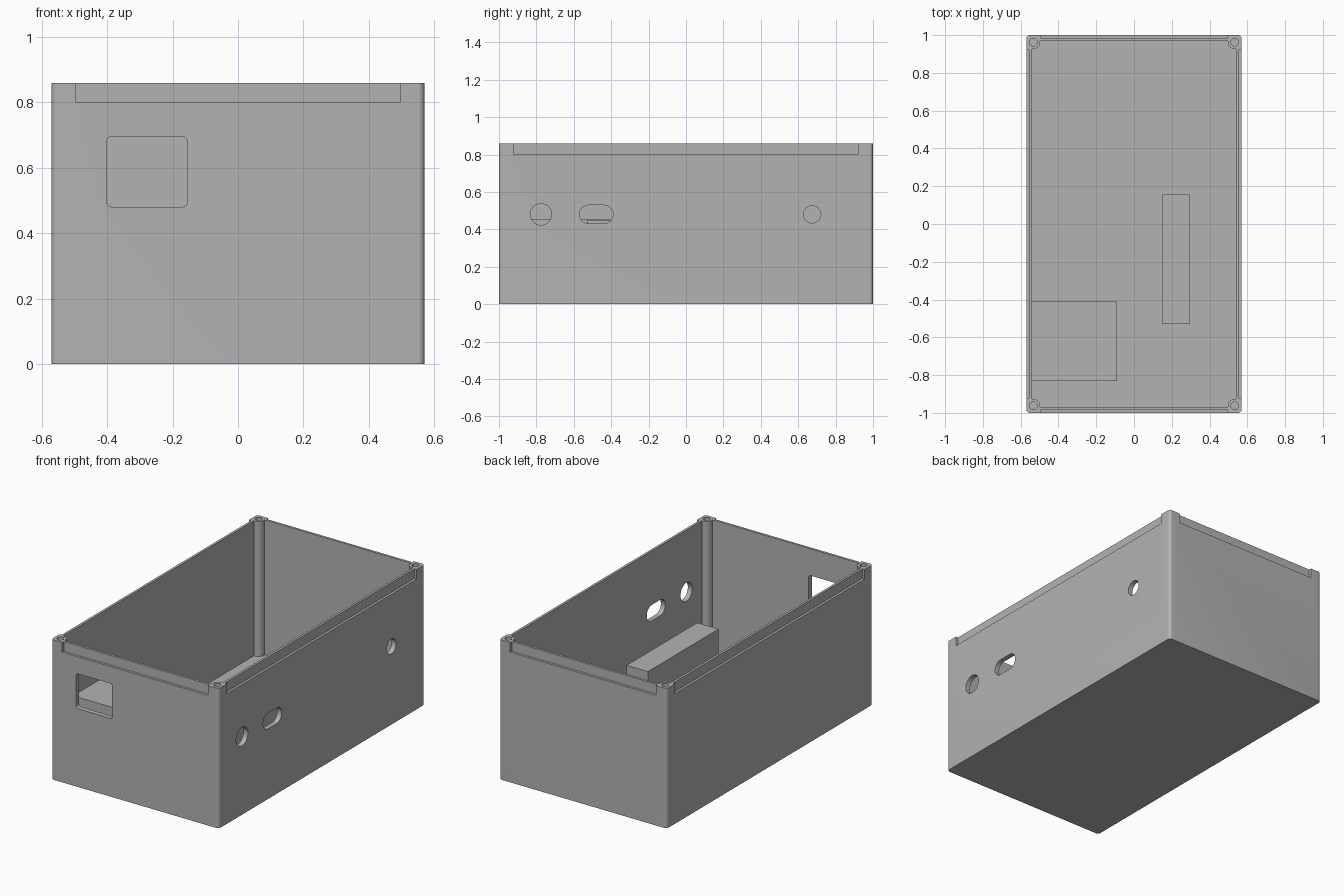
import bpy
import bmesh
from math import sin, cos, pi
from mathutils import Vector

cube = bpy.data.objects.get("Cube")
if cube:
    bpy.data.objects.remove(cube, do_unlink=True)

grey = bpy.data.materials.new("matte grey")
grey.use_nodes = True
colour = (0.45, 0.45, 0.45, 1)
grey.diffuse_color = colour
grey.node_tree.nodes["Principled BSDF"].inputs["Base Color"].default_value = colour

W, D, H = 0.57, 1.0, 0.86      # half width, half depth, height
WALL, FLOOR = 0.03, 0.03


def rounded(cx, cy, hx, hy, r, steps=8):
    """Outline of a rounded rectangle; circles and slots are special cases."""
    pts = []
    for q, (sx, sy) in enumerate([(1, 1), (-1, 1), (-1, -1), (1, -1)]):
        for i in range(steps + 1):
            a = (q + i / steps) * pi / 2
            pts.append((cx + sx * (hx - r) + r * cos(a),
                        cy + sy * (hy - r) + r * sin(a)))
    return pts


def prism(name, outline, axis, lo, hi):
    """Extrude an outline along an axis from lo to hi."""
    place = {"x": lambda u, v, t: (t, u, v),
             "y": lambda u, v, t: (u, t, v),
             "z": lambda u, v, t: (u, v, t)}[axis]
    bm = bmesh.new()
    face = bm.faces.new([bm.verts.new(place(u, v, lo)) for u, v in outline])
    ext = bmesh.ops.extrude_face_region(bm, geom=[face])
    moved = [g for g in ext["geom"] if isinstance(g, bmesh.types.BMVert)]
    bmesh.ops.translate(bm, verts=moved, vec=Vector(place(0, 0, hi - lo)))
    bmesh.ops.remove_doubles(bm, verts=bm.verts, dist=1e-5)
    bmesh.ops.recalc_face_normals(bm, faces=bm.faces)
    mesh = bpy.data.meshes.new(name)
    bm.to_mesh(mesh)
    bm.free()
    mesh.materials.append(grey)
    ob = bpy.data.objects.new(name, mesh)
    bpy.context.collection.objects.link(ob)
    return ob


def rect(x0, x1, y0, y1):
    return [(x0, y0), (x1, y0), (x1, y1), (x0, y1)]


def circle(x, y, r):
    return rounded(x, y, r, r, r)


def combine(target, tool, operation):
    mod = target.modifiers.new(tool.name, "BOOLEAN")
    mod.operation, mod.solver, mod.object = operation, "EXACT", tool
    bpy.context.view_layer.objects.active = target
    bpy.ops.object.modifier_apply(modifier=mod.name)
    bpy.data.objects.remove(tool, do_unlink=True)


# Open case with rounded vertical corners
case = prism("case", rounded(0, 0, W, D, 0.02), "z", 0, H)
combine(case, prism("cavity", rect(WALL - W, W - WALL, WALL - D, D - WALL),
                    "z", FLOOR, H + 0.1), "DIFFERENCE")

# Corner screw posts with blind holes
corners = [(sx * 0.533, sy * 0.962) for sx in (-1, 1) for sy in (-1, 1)]
for x, y in corners:
    combine(case, prism("post", circle(x, y, 0.036), "z", FLOOR / 2, H), "UNION")
for x, y in corners:
    combine(case, prism("screw_hole", circle(x, y, 0.02), "z", 0.5, H + 0.1), "DIFFERENCE")

# Lid recess around the outer rim
STEP, LIP = 0.015, 0.80
for s in (-1, 1):
    xs = sorted((s * (W - STEP), s * (W + 0.1)))
    ys = sorted((s * (D - STEP), s * (D + 0.1)))
    combine(case, prism("side_recess", rect(*xs, -0.92, 0.92), "z", LIP, H + 0.1), "DIFFERENCE")
    combine(case, prism("end_recess", rect(-0.495, 0.495, *ys), "z", LIP, H + 0.1), "DIFFERENCE")

# Front window and side openings
window = prism("window", rounded(-0.278, 0.588, 0.123, 0.107, 0.015), "y", -D - 0.1, -D + 0.1)
combine(case, window, "DIFFERENCE")
for name, outline in [("round_port", circle(-0.775, 0.48, 0.057)),
                      ("slot_port", rounded(-0.48, 0.48, 0.09, 0.049, 0.049)),
                      ("rear_port", circle(0.675, 0.48, 0.046))]:
    combine(case, prism(name, outline, "x", W - 0.1, W + 0.1), "DIFFERENCE")

# Mounting blocks standing on the floor
prism("corner_block", rect(WALL - W, -0.09, -0.83, -0.41), "z", FLOOR, 0.455)
prism("long_block", rect(0.15, 0.295, -0.53, 0.155), "z", FLOOR, 0.45)

bpy.ops.object.select_all(action="DESELECT")
case.select_set(True)
bpy.context.view_layer.objects.active = case
bpy.ops.object.shade_smooth_by_angle(angle=pi / 6)
